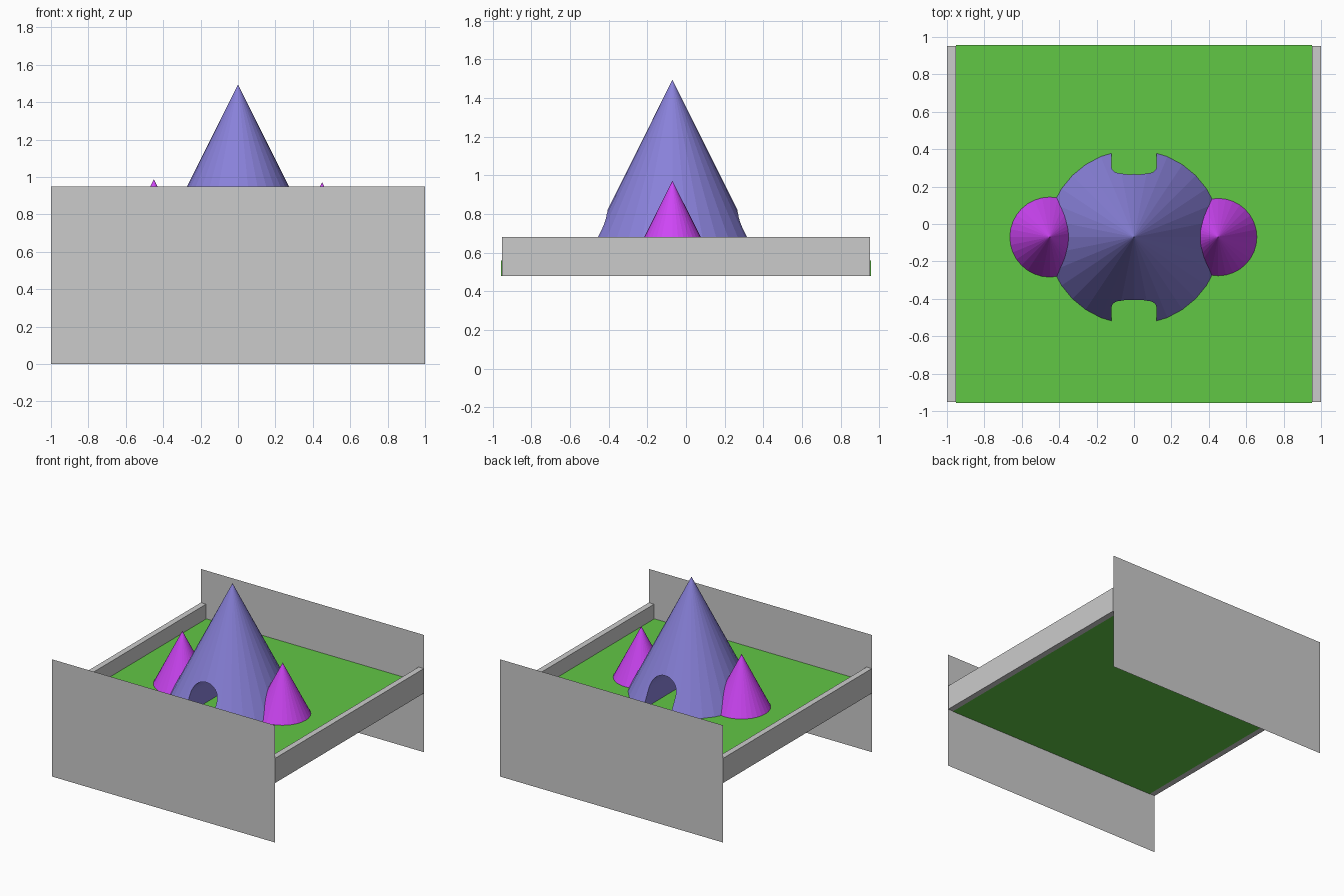
import bpy, math

if "Cube" in bpy.data.objects:
    bpy.data.objects.remove(bpy.data.objects["Cube"])

FLOOR = 0.56      # top of the green base
CY = -0.07        # centre line of the cones


def material(name, rgb):
    m = bpy.data.materials.new(name)
    m.diffuse_color = (*rgb, 1)
    m.use_nodes = True
    m.node_tree.nodes["Principled BSDF"].inputs["Base Color"].default_value = m.diffuse_color
    return m


def finish(name, mat=None):
    ob = bpy.context.object
    ob.name = name
    if mat:
        ob.data.materials.append(mat)
    return ob


def box(name, lo, hi, mat=None):
    mid = [(a + b) / 2 for a, b in zip(lo, hi)]
    bpy.ops.mesh.primitive_cube_add(size=1, location=mid)
    bpy.context.object.scale = [b - a for a, b in zip(lo, hi)]
    bpy.ops.object.transform_apply(location=False, rotation=False, scale=True)
    return finish(name, mat)


def cone(name, x, apex, radius, mat):
    bpy.ops.mesh.primitive_cone_add(vertices=32, radius1=radius, depth=apex - FLOOR,
                                    location=(x, CY, (apex + FLOOR) / 2))
    return finish(name, mat)


green = material("green", (0.12, 0.57, 0.06))
blue = material("blue", (0.25, 0.22, 0.70))
purple = material("purple", (0.62, 0.06, 0.92))

# Base slab and side rails
box("base", (-0.953, -0.956, 0.48), (0.953, 0.956, FLOOR), green)
for side, x0, x1 in (("left", -1, -0.953), ("right", 0.953, 1)):
    box(side + "_rail", (x0, -0.952, 0.48), (x1, 0.952, 0.68))

# Thin end panels
for side, s in (("front", -1), ("back", 1)):
    bpy.ops.mesh.primitive_plane_add(size=1, location=(0, s * 0.957, 0.475),
                                     rotation=(-s * math.pi / 2, 0, 0))
    bpy.context.object.scale = (2, 0.95, 1)
    finish(side + "_panel")

# Central cone with an arched tunnel running front to back
main = cone("main_cone", 0, 1.495, 0.466, blue)

# Tunnel cutter: half-round arch over straight walls
arch = [(0.12 * math.cos(math.pi * i / 16), 0.70 + 0.12 * math.sin(math.pi * i / 16))
        for i in range(17)]
profile = [(0.12, 0.5)] + arch + [(-0.12, 0.5)]
n = len(profile)
verts = [(x, y, z) for y in (-0.8, 0.8) for x, z in profile]
faces = [tuple(range(n)), tuple(range(2 * n - 1, n - 1, -1))]
faces += [(i, i + n, (i + 1) % n + n, (i + 1) % n) for i in range(n)]
mesh = bpy.data.meshes.new("tunnel_cutter")
mesh.from_pydata(verts, [], faces)
cutter = bpy.data.objects.new("tunnel_cutter", mesh)
bpy.context.collection.objects.link(cutter)
bpy.context.view_layer.objects.active = cutter
cutter.select_set(True)
bpy.ops.object.mode_set(mode='EDIT')
bpy.ops.mesh.select_all(action='SELECT')
bpy.ops.mesh.normals_make_consistent(inside=False)
bpy.ops.object.mode_set(mode='OBJECT')

cut = main.modifiers.new("tunnel", 'BOOLEAN')
cut.operation = 'DIFFERENCE'
cut.solver = 'EXACT'
cut.object = cutter
bpy.context.view_layer.objects.active = main
bpy.ops.object.modifier_apply(modifier=cut.name)
bpy.data.objects.remove(cutter)

# Side cones
cone("left_cone", -0.45, 0.988, 0.214, purple)
cone("right_cone", 0.45, 0.972, 0.207, purple)
